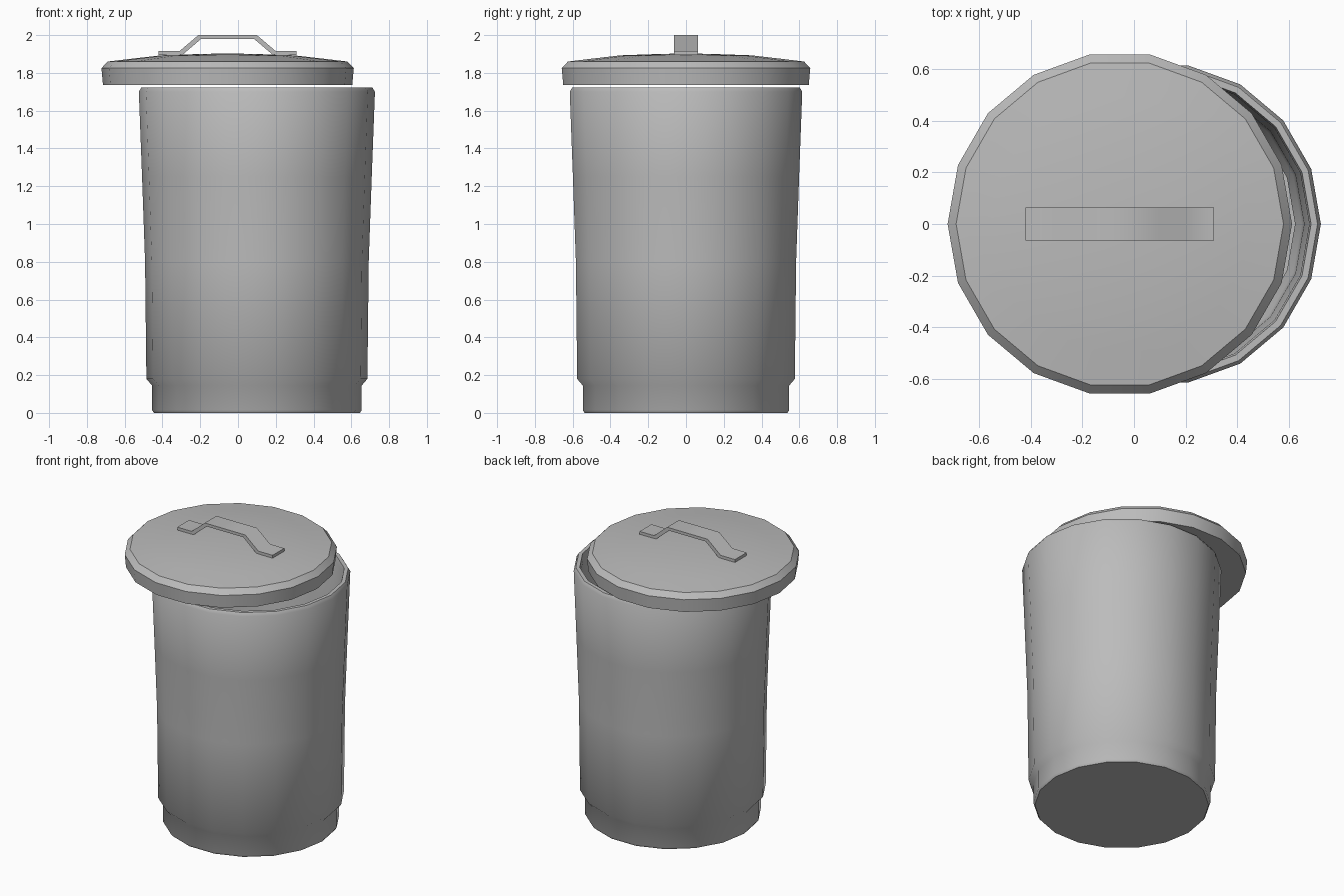
import bpy, bmesh, math

SIDES = 18

if "Cube" in bpy.data.objects:
    bpy.data.objects.remove(bpy.data.objects["Cube"], do_unlink=True)

grey = bpy.data.materials.new("grey_metal")
grey.use_nodes = True
grey.diffuse_color = (0.5, 0.5, 0.5, 1)
grey.node_tree.nodes["Principled BSDF"].inputs["Base Color"].default_value = (0.5, 0.5, 0.5, 1)


def finish(name, bm, angle):
    bmesh.ops.recalc_face_normals(bm, faces=bm.faces)
    mesh = bpy.data.meshes.new(name)
    bm.to_mesh(mesh)
    bm.free()
    mesh.materials.append(grey)
    obj = bpy.data.objects.new(name, mesh)
    bpy.context.collection.objects.link(obj)
    bpy.ops.object.select_all(action="DESELECT")
    obj.select_set(True)
    bpy.context.view_layer.objects.active = obj
    bpy.ops.object.shade_smooth_by_angle(angle=math.radians(angle))
    return obj


def lathe(name, profile, x, angle):
    """Turn a (radius, height) profile around z and cap both ends."""
    bm = bmesh.new()
    rings = []
    for r, z in profile:
        rings.append([bm.verts.new((x + r * math.cos(math.tau * i / SIDES),
                                    r * math.sin(math.tau * i / SIDES), z))
                      for i in range(SIDES)])
    for a, b in zip(rings, rings[1:]):
        for i in range(SIDES):
            j = (i + 1) % SIDES
            bm.faces.new((a[i], a[j], b[j], b[i]))
    bm.faces.new(rings[0])
    bm.faces.new(rings[-1])
    return finish(name, bm, angle)


# Hollow can: foot, stepped skirt, flaring wall, rim, inner wall, floor
lathe("can_body", [
    (0.545, 0), (0.555, 0.015), (0.555, 0.145), (0.585, 0.18),
    (0.592, 0.8), (0.608, 1.25), (0.625, 1.7), (0.612, 1.722),
    (0.587, 1.722), (0.58, 1.69), (0.56, 0.8), (0.55, 0.18),
    (0.525, 0.14), (0.525, 0.04)], 0.1, 42)

# Lid sitting off centre
lathe("lid", [
    (0.66, 1.737), (0.668, 1.825), (0.635, 1.86), (0.5, 1.876),
    (0.35, 1.893), (0.12, 1.901), (0.02, 1.902)], -0.055, 40)

# Handle: a bent strip, mirrored about its middle
half = [(0.365, 1.915), (0.255, 1.915), (0.155, 2.0)]
under = [(0.14, 1.98), (0.24, 1.895), (0.365, 1.895)]
bm = bmesh.new()
top = half + [(-x, z) for x, z in reversed(half)]
low = list(reversed(under)) + [(-x, z) for x, z in under]
strips = []
for y in (-0.064, 0.064):
    strips.append([[bm.verts.new((x - 0.055, y, z)) for x, z in line] for line in (top, low)])
(ft, fl), (bt, bl) = strips
for i in range(len(top) - 1):
    for p, q in ((ft, bt), (fl, bl), (ft, fl), (bt, bl)):
        bm.faces.new((p[i], p[i + 1], q[i + 1], q[i]))
for i in (0, -1):
    bm.faces.new((ft[i], bt[i], bl[i], fl[i]))
finish("lid_handle", bm, 45)
